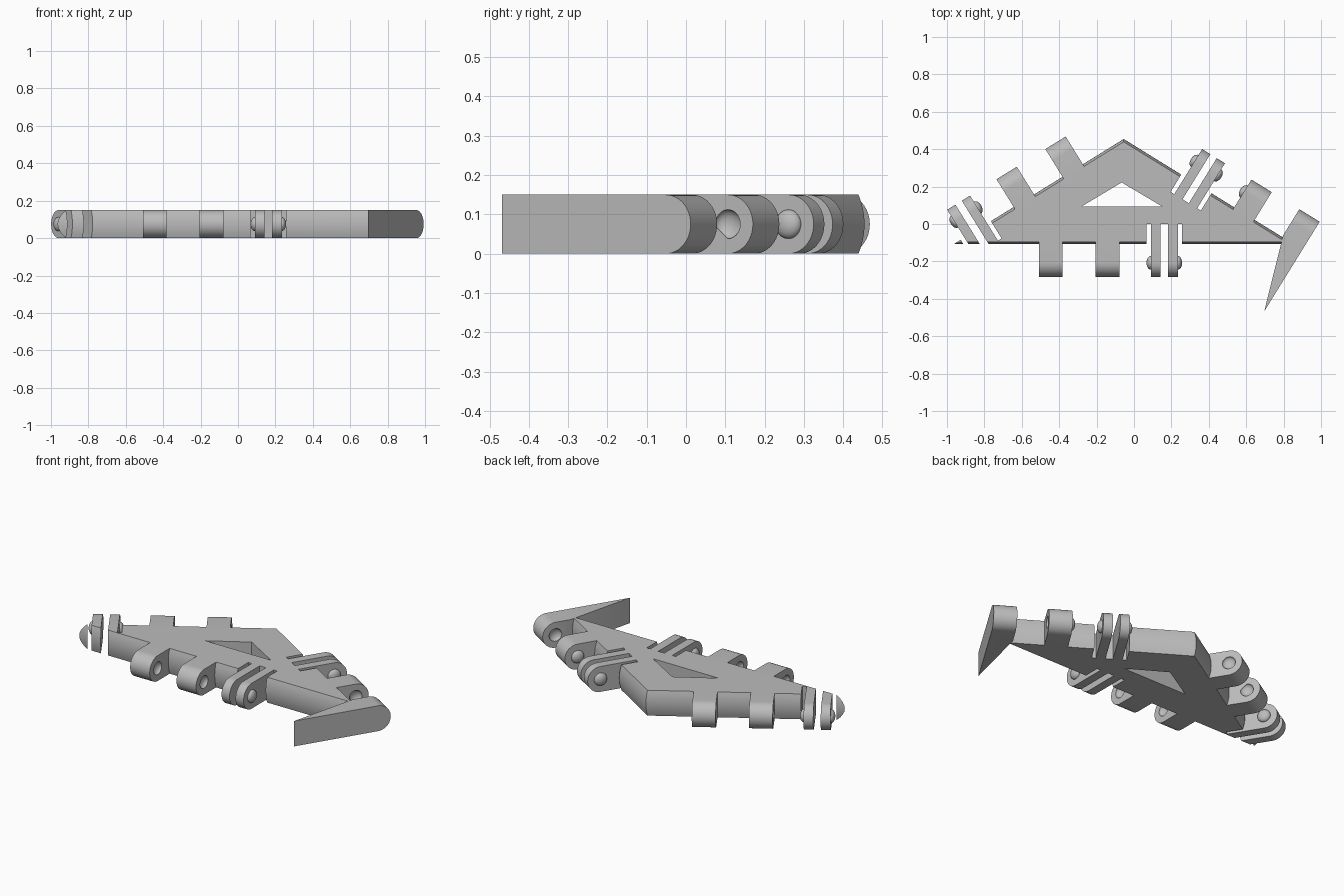
import bpy, bmesh
from math import sin, cos, pi, radians, tan
from mathutils import Matrix, Vector

if "Cube" in bpy.data.objects:
    bpy.data.objects.remove(bpy.data.objects["Cube"])

THICK = 0.15
RAD = THICK / 2
EDGE = 0.25                    # distance from plate centre to each edge
AXIS = EDGE + 0.108            # distance from plate centre to the hinge axis
SLOPE = 31.72                  # base angle of the plate
CENTRE = Matrix.Translation((-0.055, 0.1505, 0))
HALF = 0.064                   # half width of a knuckle

grey = bpy.data.materials.new("plain_grey")
grey.use_nodes = True
grey.diffuse_color = (0.5, 0.5, 0.5, 1)
grey.node_tree.nodes["Principled BSDF"].inputs["Base Color"].default_value = (0.5, 0.5, 0.5, 1)


def finish(name, bm, matrix):
    bmesh.ops.recalc_face_normals(bm, faces=bm.faces)
    bm.transform(matrix)
    mesh = bpy.data.meshes.new(name)
    bm.to_mesh(mesh)
    bm.free()
    mesh.materials.append(grey)
    obj = bpy.data.objects.new(name, mesh)
    bpy.context.collection.objects.link(obj)
    return obj


def loft(name, rings, matrix):
    """Skin a stack of equal rings and cap both ends."""
    bm = bmesh.new()
    loops = [[bm.verts.new(p) for p in ring] for ring in rings]
    for a, b in zip(loops, loops[1:]):
        for i in range(len(a)):
            j = (i + 1) % len(a)
            bm.faces.new((a[i], a[j], b[j], b[i]))
    bm.faces.new(loops[0])
    bm.faces.new(loops[-1])
    return finish(name, bm, matrix)


def cut(obj, cutter):
    cutter.hide_render = True
    mod = obj.modifiers.new("cut", 'BOOLEAN')
    mod.operation = 'DIFFERENCE'
    mod.solver = 'EXACT'
    mod.object = cutter
    bpy.context.view_layer.objects.active = obj
    bpy.ops.object.modifier_apply(modifier=mod.name)
    bpy.data.objects.remove(cutter)


def smooth(obj):
    bpy.ops.object.select_all(action='DESELECT')
    obj.select_set(True)
    bpy.context.view_layer.objects.active = obj
    bpy.ops.object.shade_smooth_by_angle(angle=radians(30))


def prism(name, points, z0, z1, matrix):
    return loft(name, [[(x, y, z) for x, y in points] for z in (z0, z1)], matrix)


def bump(name, x, matrix):
    """Flattened ball centred on the hinge axis."""
    bm = bmesh.new()
    bmesh.ops.create_uvsphere(bm, u_segments=24, v_segments=16, radius=1)
    place = Matrix.Translation((x, -AXIS, RAD)) @ Matrix.Diagonal((0.023, 0.037, 0.037, 1))
    bm.transform(place)
    return finish(name, bm, matrix)


def knuckle(name, x0, x1, roots, matrix):
    """Round-ended tab; roots give where each side starts."""
    arc = [(-AXIS - RAD * sin(a), RAD + RAD * cos(a))
           for a in (pi * i / 24 for i in range(25))]
    rings = [[(x, root, THICK)] + [(x, y, z) for y, z in arc] + [(x, root, 0)]
             for x, root in zip((x0, x1), roots)]
    return loft(name, rings, matrix)


def triangle(r):
    """Plate outline with inscribed radius r."""
    w = r / tan(radians(SLOPE / 2))
    return [(-w, -r), (w, -r), (0, r / cos(radians(SLOPE)))]


# Plate with gently bulging edges
rings = []
for i in range(9):
    k = i / 4 - 1
    r = 0.2585 - 0.013 * k * k
    rings.append([(x, y, THICK * i / 8) for x, y in triangle(r)])
plate = loft("plate", rings, CENTRE)

# Triangular window
window = [(-0.28, 0.094), (0.15, 0.094), (-0.066, 0.222)]
cut(plate, prism("window_cutter", window, -0.1, 0.3, Matrix()))

# Hinges on each edge: turn, solid knuckle places, fork place
edges = {
    "front": (0, (-0.39, -0.086), 0.217),
    "left": (180 - SLOPE, (-0.599,), -0.297),
    "right": (180 + SLOPE, (0.161, 0.468), 0.77),
}
ROOT = -EDGE + 0.02
for side, (turn, solids, fork) in edges.items():
    frame = CENTRE @ Matrix.Rotation(radians(turn), 4, 'Z')

    # Solid knuckles with a dimple on both sides
    for n, x in enumerate(solids):
        tab = knuckle(f"{side}_knuckle_{n + 1}", x - HALF, x + HALF, (ROOT, ROOT), frame)
        for s in (-1, 1):
            cut(tab, bump("dimple_cutter", x + s * HALF, frame))
        smooth(tab)

    # Three slots that free the fork fingers
    for a, b in ((-0.095, -0.072), (-0.02, 0.02), (0.072, 0.095)):
        x0, x1, y0, y1 = fork + a, fork + b, -0.4, -EDGE + 0.1
        box = [(x0, y0), (x1, y0), (x1, y1), (x0, y1)]
        cut(plate, prism("slot_cutter", box, -0.1, 0.3, frame))

    # Two fingers with outward bumps
    for s, word in ((-1, "a"), (1, "b")):
        finger = knuckle(f"{side}_finger_{word}", fork + s * 0.02, fork + s * 0.072,
                         (ROOT, ROOT), frame)
        smooth(finger)
        smooth(bump(f"{side}_bump_{word}", fork + s * 0.072, frame))

# Pointed knuckle at the left corner
frame = CENTRE @ Matrix.Rotation(radians(edges["left"][0]), 4, 'Z')
spike = knuckle("spike", -0.90 - HALF, -0.90 + HALF, (0.131, -EDGE - 0.018), frame)
cut(spike, bump("dimple_cutter", -0.90 + HALF, frame))
smooth(spike)
smooth(plate)
